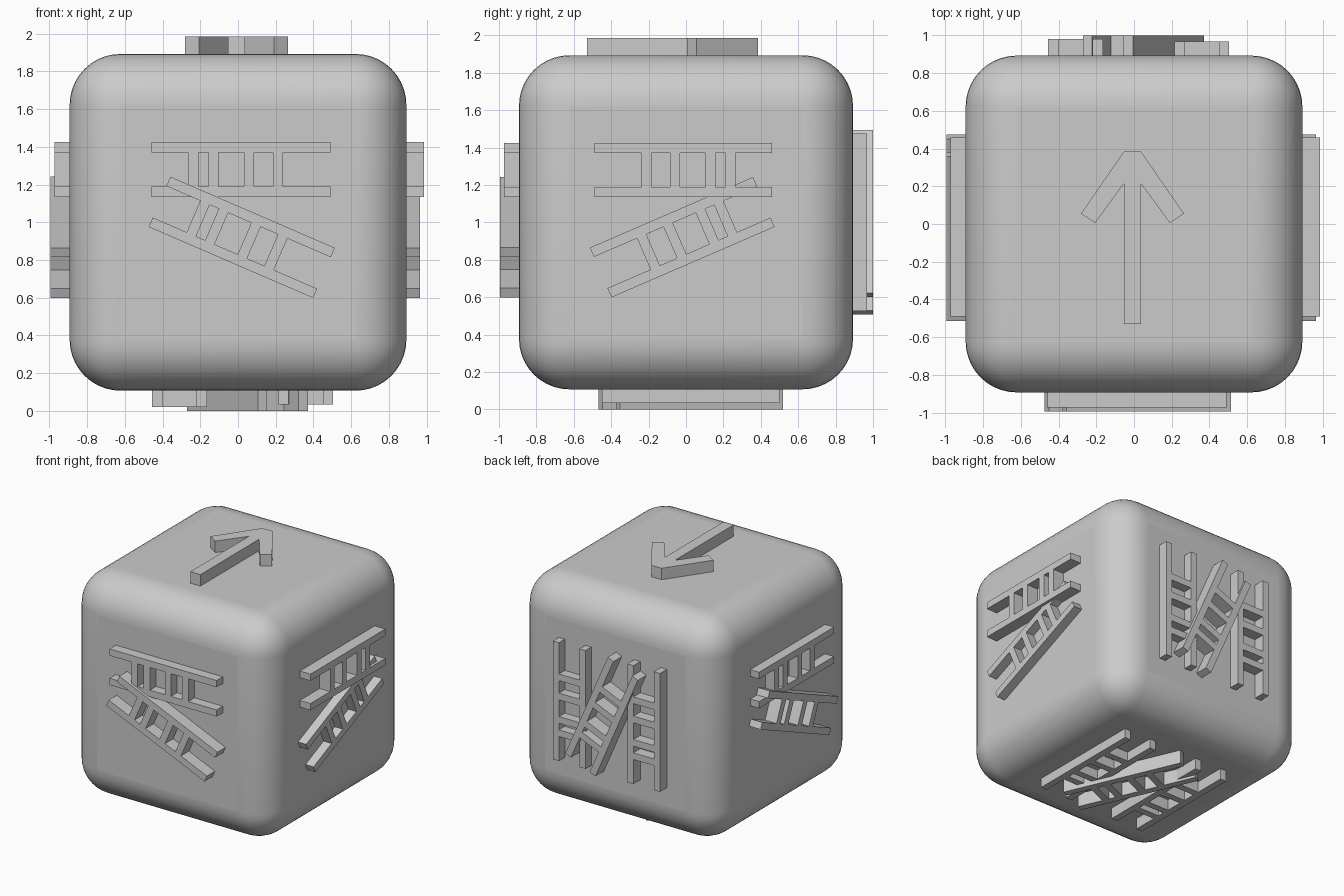
import bpy, bmesh, math
from mathutils import Matrix, Vector

old = bpy.data.objects.get("Cube")
if old:
    bpy.data.objects.remove(old, do_unlink=True)

HALF = 0.893          # half the width of the body
CENTRE = Vector((0, 0, 1))

grey = bpy.data.materials.new("plain_grey")
grey.use_nodes = True
grey.diffuse_color = (0.6, 0.6, 0.6, 1)
grey.node_tree.nodes["Principled BSDF"].inputs["Base Color"].default_value = (0.6, 0.6, 0.6, 1)


def finish(name, bm):
    bmesh.ops.recalc_face_normals(bm, faces=bm.faces)
    mesh = bpy.data.meshes.new(name)
    bm.to_mesh(mesh)
    bm.free()
    mesh.materials.append(grey)
    obj = bpy.data.objects.new(name, mesh)
    bpy.context.collection.objects.link(obj)
    return obj


def face_matrix(u, v):
    """Local x, y, z become right, up and outward on one side of the body."""
    u, v = Vector(u), Vector(v)
    rot = Matrix((u, v, u.cross(v))).transposed().to_4x4()
    return Matrix.Translation(CENTRE) @ rot


def add_box(bm, x0, x1, y0, y1, z0, z1, matrix):
    size = Matrix.Diagonal((x1 - x0, y1 - y0, z1 - z0, 1))
    mid = Matrix.Translation(((x0 + x1) / 2, (y0 + y1) / 2, (z0 + z1) / 2))
    bmesh.ops.create_cube(bm, size=1, matrix=matrix @ mid @ size)


LENGTH, WIDTH, BAR = 0.95, 0.29, 0.054
RUNGS = (-0.252, -0.145, 0.043, 0.197)


def ladder(name, side, u, v, angle, top, mirror=False):
    """Two rails and four uneven rungs standing out from one side."""
    place = side @ Matrix.Translation((u, v, 0)) @ Matrix.Rotation(math.radians(angle), 4, 'Z')
    base = HALF - 0.04
    bm = bmesh.new()
    for s in (-1, 1):
        edge = s * (WIDTH - BAR) / 2
        add_box(bm, -LENGTH / 2, LENGTH / 2, edge - BAR / 2, edge + BAR / 2, base, top, place)
    inner = WIDTH / 2 - BAR
    for r in RUNGS:
        r = -r if mirror else r
        add_box(bm, r - BAR / 2, r + BAR / 2, -inner, inner, base, top, place)
    finish(name, bm)


# Rounded body
bm = bmesh.new()
bmesh.ops.create_cube(bm, size=2 * HALF, matrix=Matrix.Translation(CENTRE))
body = finish("body", bm)
bevel = body.modifiers.new("rounding", 'BEVEL')
bevel.width = 0.27
bevel.segments = 10
bpy.context.view_layer.objects.active = body
body.select_set(True)
bpy.ops.object.shade_smooth_by_angle(angle=math.radians(35))
body.select_set(False)

X, Y, Z = Vector((1, 0, 0)), Vector((0, 1, 0)), Vector((0, 0, 1))
TILT = 23.4

# Sides with a level ladder and a slanted one
for name, u in (("front", X), ("right", -Y)):
    side = face_matrix(u, Z)
    ladder(name + "_level_ladder", side, 0.015, 0.28, 0, 0.972)
    ladder(name + "_slanted_ladder", side, 0.02, -0.08, -TILT, 0.995)
side = face_matrix(Y, Z)
ladder("left_level_ladder", side, -0.015, 0.28, 0, 0.987, True)
ladder("left_slanted_ladder", side, -0.02, -0.08, TILT, 0.965, True)

# Sides with two upright ladders and a slanted one across them
for name, v, shift in (("back", Z, 0), ("bottom", Y, 0.025)):
    side = face_matrix(-X, v)
    ladder(name + "_first_ladder", side, -0.36, shift, 90, 0.967)
    ladder(name + "_last_ladder", side, 0.31, shift, 90, 0.98)
    ladder(name + "_slanted_ladder", side, -0.05, shift, 90 - TILT, 1.0)

# Arrow on top
half_outline = [(0.045, -0.53), (0.045, 0.215), (0.198, 0.005), (0.273, 0.055), (0.045, 0.385)]
outline = half_outline + [(-x, y) for x, y in reversed(half_outline)]
bm = bmesh.new()
arrow = bm.faces.new([bm.verts.new((x - 0.008, y, 1 + HALF - 0.04)) for x, y in outline])
raised = bmesh.ops.extrude_face_region(bm, geom=[arrow])["geom"]
bmesh.ops.translate(bm, vec=(0, 0, 0.132), verts=[g for g in raised if isinstance(g, bmesh.types.BMVert)])
finish("top_arrow", bm)
